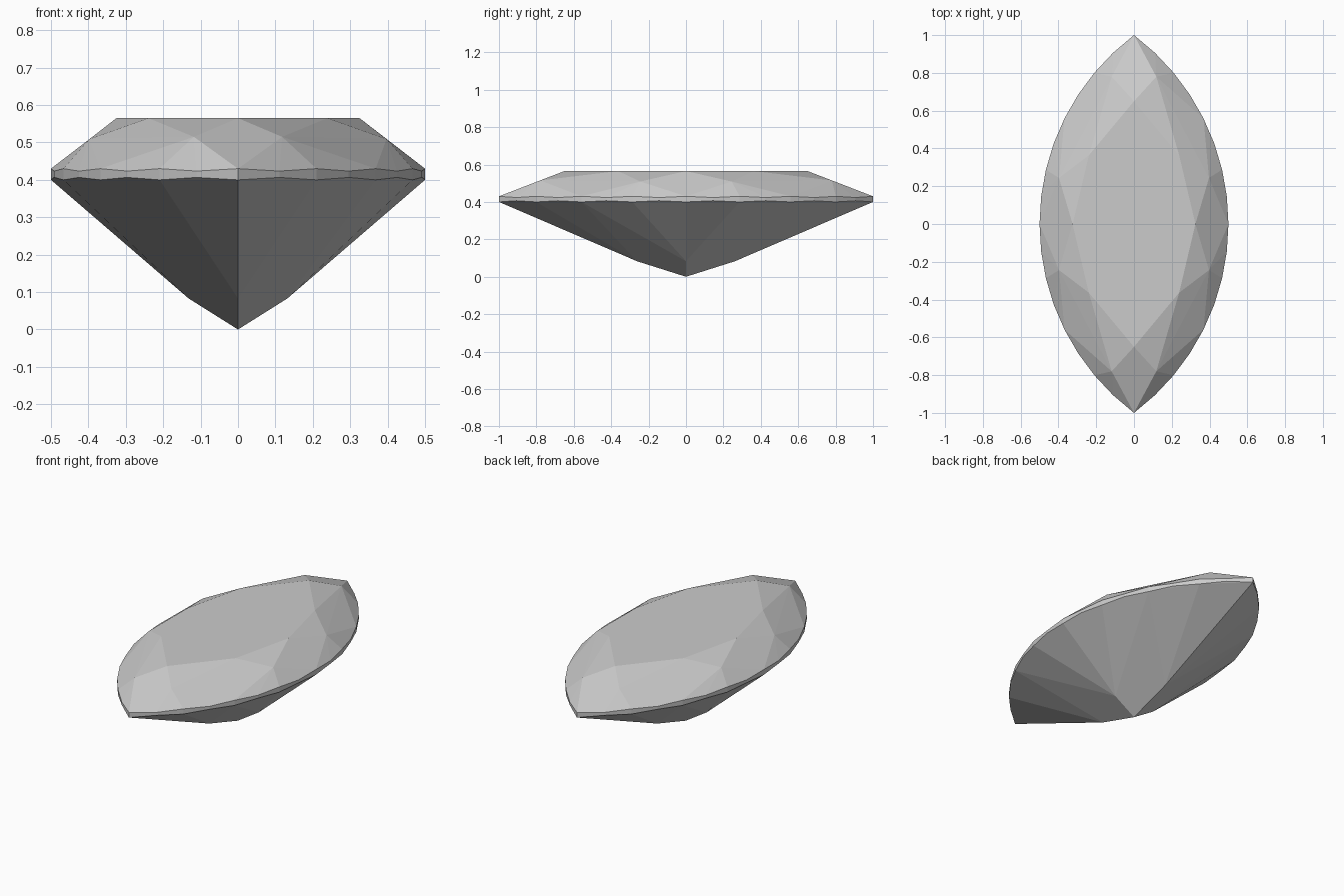
import bpy, bmesh
from math import sin, cos, asin, radians

if "Cube" in bpy.data.objects:
    bpy.data.objects.remove(bpy.data.objects["Cube"])

# Lens-shaped outline: two arcs of radius 1.25 meeting in points at y = +-1
R = 1.25
HALF = asin(1 / R)


def outline(i):
    """Outline point, i = 0 at the side (x = 0.5) to i = 8 at the tip (y = 1)."""
    a = HALF * i / 8
    return max(R * cos(a) - (R - 0.5), 0.0), R * sin(a)


# One quarter of the stone
quarter = []
for i in range(9):                                   # scalloped girdle
    x, y = outline(i)
    even = i % 2 == 0
    quarter.append((x, y, 0.43 if even else 0.4235))
    quarter.append((x, y, 0.40 if even else 0.4065))
for i in (0, 4, 8):                                  # table corners
    x, y = outline(i)
    quarter.append((x * 0.65, y * 0.65, 0.565))
quarter += [(0.397, 0.244, 0.509), (0.118, 0.78, 0.515)]        # crown kites
quarter += [(0.132, 0, 0.083), (0, 0.262, 0.083), (0, 0, 0)]    # pavilion, culet

# Mirror to four quarters and span the flat facets
points = {(round(sx * x, 5) + 0.0, round(sy * y, 5) + 0.0, z)
          for x, y, z in quarter for sx in (1, -1) for sy in (1, -1)}
bm = bmesh.new()
for p in sorted(points):
    bm.verts.new(p)
hull = bmesh.ops.convex_hull(bm, input=bm.verts[:])
bmesh.ops.delete(bm, geom=[v for v in bm.verts if not v.link_faces], context='VERTS')
bmesh.ops.dissolve_limit(bm, angle_limit=radians(1.5), verts=bm.verts[:], edges=bm.edges[:])
bmesh.ops.recalc_face_normals(bm, faces=bm.faces[:])

mesh = bpy.data.meshes.new("marquise_gem")
bm.to_mesh(mesh)
bm.free()
bpy.context.collection.objects.link(bpy.data.objects.new("marquise_gem", mesh))
